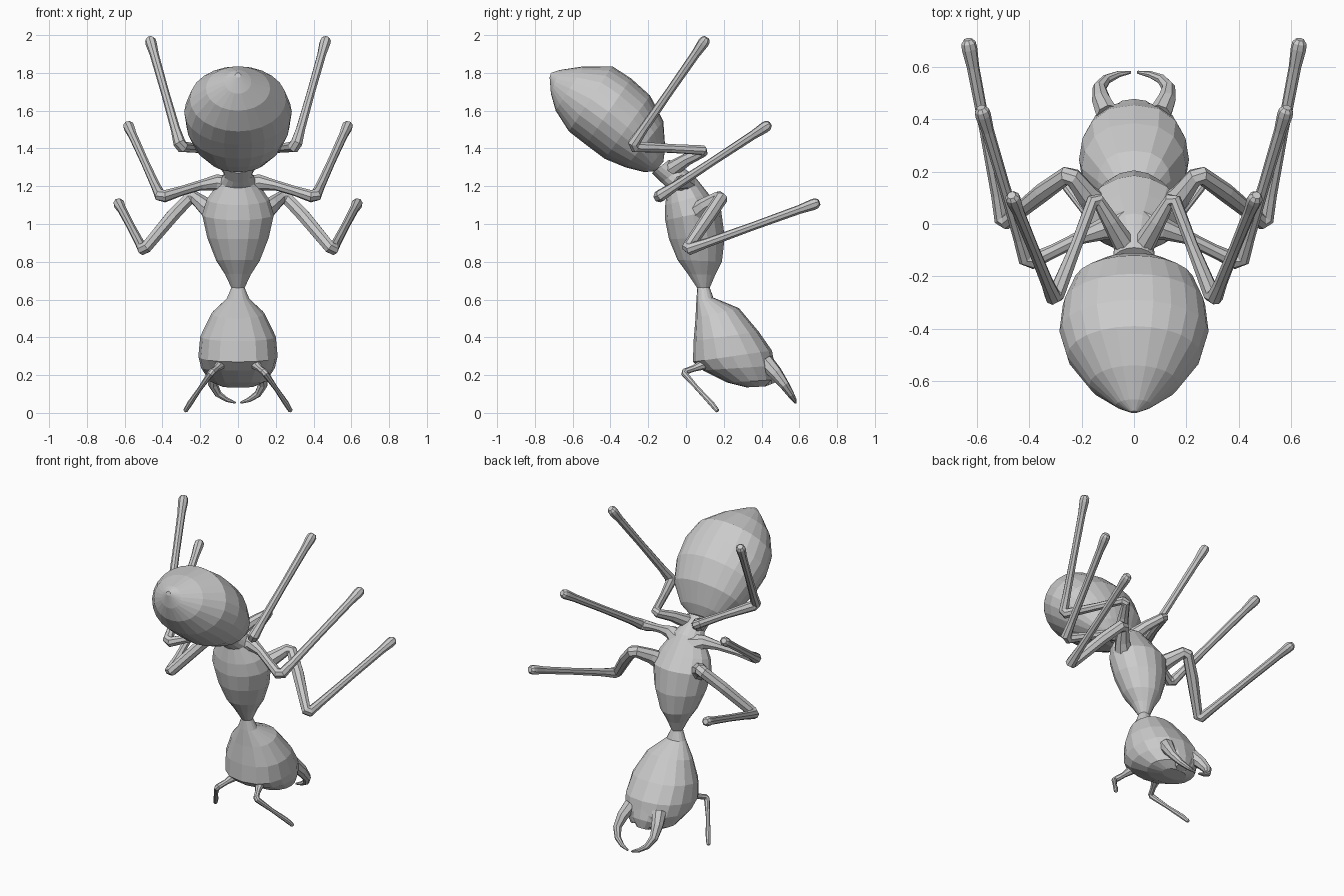
import bpy, bmesh, math
from mathutils import Vector

if "Cube" in bpy.data.objects:
    bpy.data.objects.remove(bpy.data.objects["Cube"])


def skin_rings(name, rings):
    """Bridge a row of equal-sided rings into one closed, flat-faced object."""
    bm = bmesh.new()
    rows = [[bm.verts.new(p) for p in ring] for ring in rings]
    n = len(rows[0])
    for a, b in zip(rows, rows[1:]):
        for i in range(n):
            j = (i + 1) % n
            bm.faces.new((a[i], a[j], b[j], b[i]))
    bm.faces.new(rows[0])
    bm.faces.new(rows[-1])
    bmesh.ops.recalc_face_normals(bm, faces=bm.faces)
    mesh = bpy.data.meshes.new(name)
    bm.to_mesh(mesh)
    bm.free()
    obj = bpy.data.objects.new(name, mesh)
    bpy.context.collection.objects.link(obj)
    return obj


def body(name, stations, sides=20, power=1.0):
    """Loft from side-view outline pairs: (back y, z, belly y, z, half width)."""
    rings = []
    for y1, z1, y2, z2, w in stations:
        back, belly = Vector((0, y1, z1)), Vector((0, y2, z2))
        mid, half = (back + belly) / 2, (back - belly) / 2
        ring = []
        for i in range(sides):
            t = math.tau * i / sides
            s = math.sin(t)
            p = mid + half * math.cos(t)
            p.x = w * math.copysign(abs(s) ** power, s)
            ring.append(p)
        rings.append(ring)
    return skin_rings(name, rings)


def limb(name, points, side, sides=8, bend=0.025):
    """Tapered tube through (x, y, z, radius), sharp joints split in two."""
    pts = [(Vector((x * side, y, z)), r) for x, y, z, r in points]
    path = [pts[0]]
    for i in range(1, len(pts) - 1):
        p, r = pts[i]
        a, b = (p - pts[i - 1][0]).normalized(), (pts[i + 1][0] - p).normalized()
        if a.angle(b) > 0.7:
            path += [(p - a * bend, r), (p + b * bend, r)]
        else:
            path.append((p, r))
    path.append(pts[-1])
    # rounded tip
    p, r = path[-1]
    d = (p - path[-2][0]).normalized()
    path[-1] = (p - d * r * 0.5, r)
    path.append((p, r * 0.6))
    rings, u = [], None
    for i, (p, r) in enumerate(path):
        q0, q1 = path[max(i - 1, 0)][0], path[min(i + 1, len(path) - 1)][0]
        a, b = (p - q0).normalized(), (q1 - p).normalized()
        t = (a + b).normalized()
        u = t.orthogonal() if u is None else u - t * u.dot(t)
        u.normalize()
        v = t.cross(u)
        rings.append([p + (u * math.cos(k) + v * math.sin(k)) * r
                      for k in (math.tau * j / sides for j in range(sides))])
    return skin_rings(name, rings)


def shank(knee, tip):
    """Lower leg: thick knee, slim shaft, slightly swollen foot."""
    a, b = Vector(knee), Vector(tip)
    return [(*a.lerp(b, f), r) for f, r in
            ((0, .033), (.16, .025), (.5, .022), (.85, .024), (.95, .03), (1, .028))]


# abdomen, from pointed tip to waist
body("abdomen", [
    (-.715, 1.80, -.722, 1.775, .015), (-.67, 1.815, -.715, 1.69, .07),
    (-.54, 1.835, -.69, 1.60, .17), (-.39, 1.835, -.62, 1.49, .255),
    (-.29, 1.77, -.53, 1.42, .285), (-.19, 1.68, -.43, 1.345, .272),
    (-.12, 1.545, -.32, 1.30, .23), (-.11, 1.40, -.22, 1.275, .15),
    (-.12, 1.33, -.16, 1.28, .07)], sides=24)

# thorax, from waist to neck
body("thorax", [
    (-.09, 1.34, -.18, 1.27, .08), (-.02, 1.30, -.13, 1.22, .075),
    (.04, 1.26, -.10, 1.19, .10), (.12, 1.16, -.11, 1.10, .165),
    (.185, 1.08, -.11, 1.02, .19), (.205, .93, -.09, .92, .162),
    (.19, .80, -.045, .81, .115), (.155, .73, .01, .735, .068),
    (.125, .66, .06, .66, .034)], sides=16, power=1.15)

# head, from neck to mouth
body("head", [
    (.125, .665, .06, .665, .034), (.145, .61, .055, .60, .06),
    (.28, .555, .05, .50, .14), (.385, .43, .04, .38, .20),
    (.455, .33, .037, .27, .21), (.47, .25, .09, .225, .195),
    (.46, .175, .22, .16, .15), (.42, .14, .32, .135, .08)], sides=16, power=.8)

for side, label in ((-1, "left"), (1, "right")):
    # legs
    limb("hind_leg_" + label, [
        (.03, -.09, 1.28, .045), (.09, .01, 1.345, .033), (.15, .11, 1.39, .027),
        (.22, -.08, 1.40, .024)] + shank((.305, -.29, 1.41), (.468, .11, 1.985)), side)
    limb("middle_leg_" + label, [
        (.04, .0, 1.19, .07), (.12, -.02, 1.22, .042), (.20, -.05, 1.205, .027),
        (.30, -.10, 1.175, .026)] + shank((.408, -.15, 1.14), (.585, .445, 1.53)), side)
    limb("front_leg_" + label, [
        (.12, .05, 1.05, .06), (.18, .11, 1.10, .045), (.245, .195, 1.15, .036),
        (.35, .12, 1.04, .036)] + shank((.50, .0, .86), (.635, .705, 1.115)), side)
    # feelers
    limb("antenna_" + label, [
        (.09, .10, .26, .03), (.115, .04, .235, .017), (.14, -.015, .215, .018),
        (.20, .06, .13, .012), (.255, .135, .05, .015), (.28, .168, .008, .012)],
        side, bend=.012)
    # jaws
    limb("jaw_" + label, [
        (.10, .42, .27, .045), (.125, .475, .21, .036), (.132, .52, .15, .026),
        (.105, .553, .10, .019), (.06, .572, .07, .013), (.012, .58, .053, .006)], side)

# upper lip between the jaws
body("lip", [(.46, .30, .36, .24, .10), (.478, .22, .40, .18, .08),
             (.47, .16, .42, .14, .04)], sides=10)
